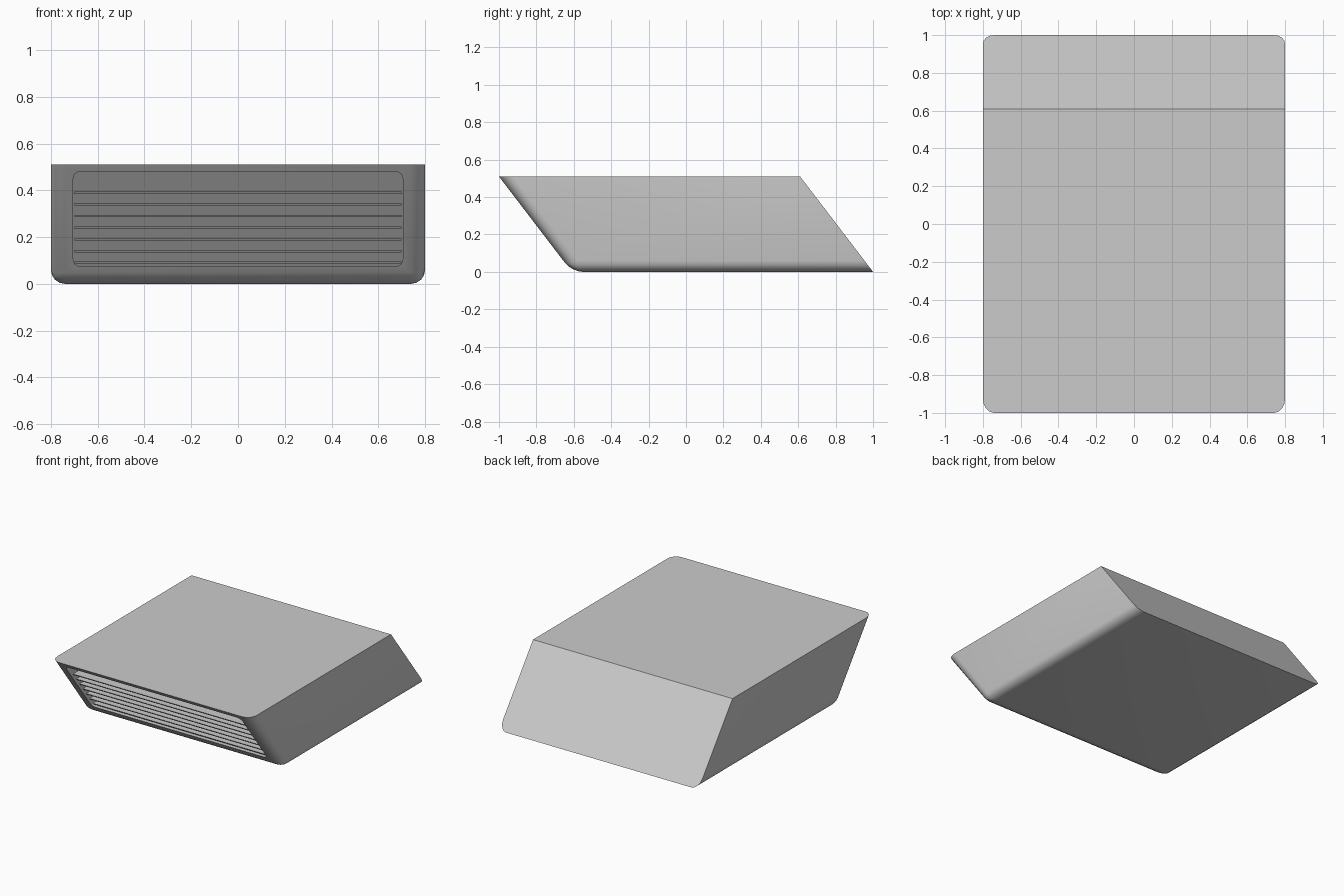
import bpy, bmesh, math

if "Cube" in bpy.data.objects:
    bpy.data.objects.remove(bpy.data.objects["Cube"])

H, K = 0.51, 0.39 / 0.51          # height, forward lean per unit of height


def front_y(z):
    return -0.61 - K * z


def make(name, bm):
    bmesh.ops.recalc_face_normals(bm, faces=bm.faces)
    me = bpy.data.meshes.new(name)
    bm.to_mesh(me)
    bm.free()
    ob = bpy.data.objects.new(name, me)
    bpy.context.collection.objects.link(ob)
    return ob


def prism(bm, outline, y0, y1):
    """Extrude an x-z outline along y, following the lean of the front face."""
    a = [bm.verts.new((x, front_y(z) + y0, z)) for x, z in outline]
    b = [bm.verts.new((x, front_y(z) + y1, z)) for x, z in outline]
    bm.faces.new(a)
    bm.faces.new(b[::-1])
    n = len(a)
    for i in range(n):
        bm.faces.new((a[i], b[i], b[(i + 1) % n], a[(i + 1) % n]))


def rect(w, z0, z1):
    return [(-w, z0), (w, z0), (w, z1), (-w, z1)]


# leaning housing, rounded on the bottom side edges and around the front
bm = bmesh.new()
prism(bm, rect(0.8, 0, H), 0, 1.61)
edges = []
for e in bm.edges:
    mid = (e.verts[0].co + e.verts[1].co) / 2
    at_front = abs(mid.y - front_y(mid.z)) < 0.01
    at_back = abs(mid.y - front_y(mid.z) - 1.61) < 0.01
    if mid.z < H - 0.01 and not at_back and (at_front or mid.z < 0.01):
        edges.append(e)
bmesh.ops.bevel(bm, geom=edges, offset=0.06, segments=4, profile=0.5,
                affect='EDGES', clamp_overlap=True)
housing = make("housing", bm)

# rounded opening in the front
r = 0.03
outline = []
for cx, cz, start in ((0.675, 0.45, 0), (-0.675, 0.45, 90),
                      (-0.675, 0.105, 180), (0.675, 0.105, 270)):
    for i in range(5):
        t = math.radians(start + i * 22.5)
        outline.append((cx + r * math.cos(t), cz + r * math.sin(t)))
bm = bmesh.new()
prism(bm, outline, -0.2, 0.09)
cutter = make("opening_cutter", bm)
cutter.hide_render = True
cutter.hide_viewport = True
mod = housing.modifiers.new("opening", 'BOOLEAN')
mod.object = cutter
mod.operation = 'DIFFERENCE'
mod.solver = 'EXACT'

bpy.context.view_layer.objects.active = housing
housing.select_set(True)
bpy.ops.object.modifier_apply(modifier="opening")
bpy.data.objects.remove(cutter)
bpy.ops.object.shade_smooth_by_angle(angle=math.radians(30))

# thin horizontal grille slats
bm = bmesh.new()
for i in range(7):
    z = 0.09 + 0.05 * i
    prism(bm, rect(0.7, z - 0.005, z + 0.005), 0.02, 0.1)
make("grille_slats", bm)
